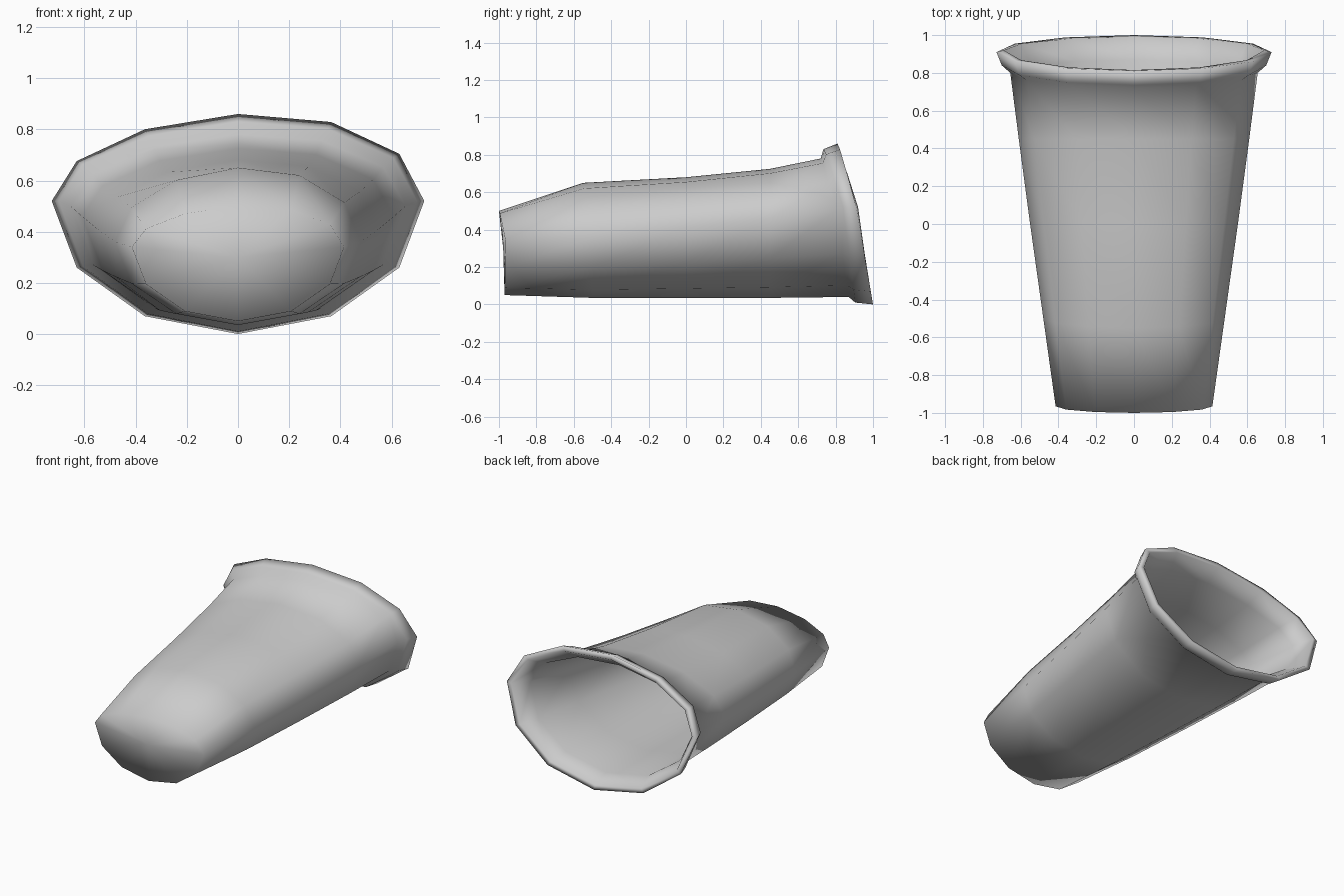
import bpy, bmesh
from math import sin, cos, tau

cube = bpy.data.objects.get("Cube")
if cube:
    bpy.data.objects.remove(cube)

SIDES = 12

mat = bpy.data.materials.new("plain grey")
mat.use_nodes = True
grey = (0.6, 0.6, 0.6, 1)
mat.diffuse_color = grey
mat.node_tree.nodes["Principled BSDF"].inputs["Base Color"].default_value = grey


def blend(mid, top, bottom, s):
    """Value at height s (-1 bottom, 0 widest, 1 top) of a ring."""
    return mid + (top - mid) * max(s, 0) + (mid - bottom) * min(s, 0)


def add_ring(bm, half_width, z, y):
    """Squashed ring; z and y each give the top, widest and bottom values."""
    verts = []
    for i in range(SIDES):
        a = tau * i / SIDES
        s, x = sin(a), half_width * cos(a)
        height = blend(z[1], z[0], z[2], s) + 0.045 * x * max(s, 0)
        verts.append(bm.verts.new((x, blend(y[1], y[0], y[2], s), height)))
    return verts


def cap(bm, ring):
    """Close a ring with a fan around its centre."""
    centre = bm.verts.new(sum((v.co for v in ring), ring[0].co * 0) / SIDES)
    for i in range(SIDES):
        bm.faces.new((ring[i], ring[(i + 1) % SIDES], centre))


# Outer wall, from the closed front end to the neck
outer = [
    (0.415, (0.50, 0.34, 0.05), (-1.0, -0.965, -0.97)),
    (0.48, (0.65, 0.36, 0.035), (-0.55, -0.5, -0.5)),
    (0.55, (0.68, 0.41, 0.035), (0, 0, 0)),
    (0.61, (0.725, 0.46, 0.035), (0.45, 0.45, 0.45)),
    (0.655, (0.78, 0.50, 0.04), (0.72, 0.80, 0.87)),
]
# Flared rim around the slanted mouth
rim = [
    (0.70, (0.83, 0.52, 0.01), (0.735, 0.84, 0.905)),
    (0.728, (0.86, 0.52, 0.0), (0.81, 0.91, 1.0)),
    (0.69, (0.825, 0.52, 0.03), (0.815, 0.92, 0.99)),
]
# Inner wall follows the outer wall at a small offset
gap = 0.03
inner = [(w - gap, (z[0] - gap, z[1], z[2] + gap), y) for w, z, y in reversed(outer)]
w, z, y = inner[-1]
inner[-1] = (w, z, tuple(v + gap for v in y))

bm = bmesh.new()
rings = [add_ring(bm, *r) for r in outer + rim + inner]
for a, b in zip(rings, rings[1:]):
    for i in range(SIDES):
        j = (i + 1) % SIDES
        bm.faces.new((a[i], a[j], b[j], b[i]))
cap(bm, rings[0])
cap(bm, rings[-1])
bmesh.ops.recalc_face_normals(bm, faces=bm.faces)
for f in bm.faces:
    f.smooth = True

mesh = bpy.data.meshes.new("cup_shell")
bm.to_mesh(mesh)
bm.free()
mesh.materials.append(mat)
shell = bpy.data.objects.new("cup_shell", mesh)
bpy.context.collection.objects.link(shell)
